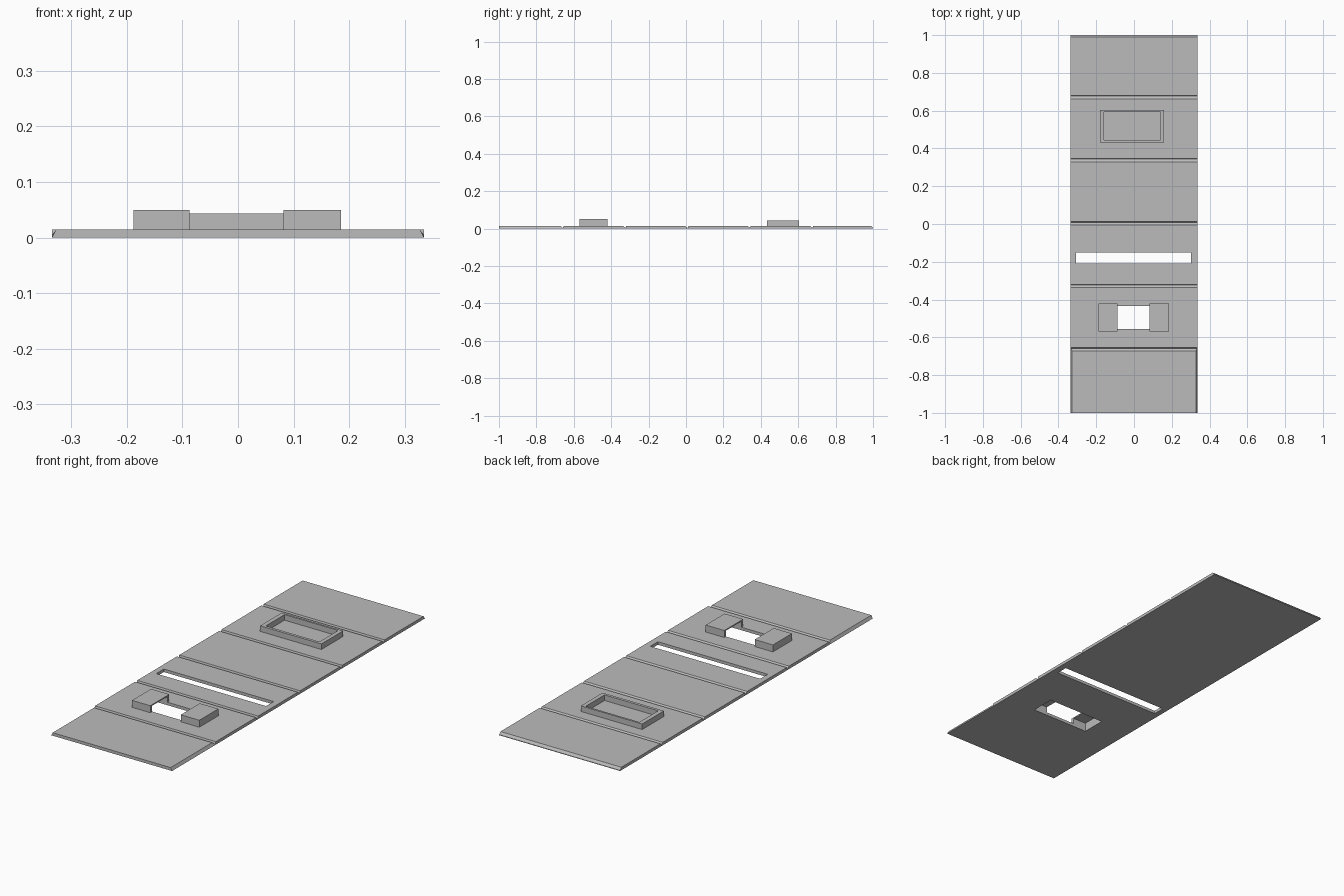
import bpy

if "Cube" in bpy.data.objects:
    bpy.data.objects.remove(bpy.data.objects["Cube"], do_unlink=True)

TOP = 0.015      # panel thickness
FOLD = 0.003     # material left at the fold lines
HALF = 0.335     # half width of the sheet

grey = bpy.data.materials.new("plain grey")
grey.use_nodes = True
grey.diffuse_color = (0.5, 0.5, 0.5, 1)
grey.node_tree.nodes["Principled BSDF"].inputs["Base Color"].default_value = (0.5, 0.5, 0.5, 1)


def add_mesh(name, verts, faces):
    mesh = bpy.data.meshes.new(name)
    mesh.from_pydata(verts, [], faces)
    mesh.materials.append(grey)
    obj = bpy.data.objects.new(name, mesh)
    bpy.context.collection.objects.link(obj)
    return obj


def loft(name, sections):
    """Join four-cornered sections, listed along y, into a closed solid."""
    verts = [v for s in sections for v in s]
    last = 4 * (len(sections) - 1)
    faces = [(0, 1, 2, 3), (last + 3, last + 2, last + 1, last)]
    for base in range(0, last, 4):
        for i in range(4):
            j = (i + 1) % 4
            faces.append((base + i, base + 4 + i, base + 4 + j, base + j))
    return add_mesh(name, verts, faces)


def box(name, x, y, z):
    return loft(name, [[(x[0], v, z[0]), (x[1], v, z[0]), (x[1], v, z[1]), (x[0], v, z[1])]
                       for v in y])


def cut(obj, x, y, z):
    cutter = box("cutter", x, y, z)
    cutter.hide_render = True
    mod = obj.modifiers.new("cut", "BOOLEAN")
    mod.operation = "DIFFERENCE"
    mod.solver = "EXACT"
    mod.object = cutter
    bpy.context.view_layer.objects.active = obj
    bpy.ops.object.modifier_apply(modifier=mod.name)
    bpy.data.objects.remove(cutter, do_unlink=True)


# Folding sheet: six panels divided by grooves, bevelled sides on the front panel
def section(y, z, half_top=HALF):
    return [(-HALF, y, 0), (HALF, y, 0), (half_top, y, z), (-half_top, y, z)]


stations = [section(-1, TOP, HALF - 0.008)]
for fold in (-0.658, -0.323, 0.009, 0.343, 0.677):
    inset = 0.008 if fold < -0.6 else 0
    stations += [section(fold - 0.014, TOP, HALF - inset),
                 section(fold, FOLD), section(fold + 0.004, TOP)]
stations += [section(0.99, TOP), section(1, FOLD)]
sheet = loft("folding_sheet", stations)

# Long slot and the opening under the two covers
pocket = ((-0.16, 0.16), (-0.555, -0.433), (-0.05, 0.044))
cut(sheet, (-0.306, 0.303), (-0.21, -0.15), (-0.05, 0.05))
cut(sheet, *pocket)

# Hollow covers at both ends of the opening
for name, x in (("right_cover", (-0.188, -0.087)), ("left_cover", (0.082, 0.185))):
    cover = box(name, x, (-0.57, -0.42), (TOP - 0.003, 0.05))
    cut(cover, *pocket)

# Raised rectangular rim
rim = box("raised_rim", (-0.18, 0.16), (0.432, 0.604), (TOP - 0.003, 0.043))
cut(rim, (-0.158, 0.139), (0.446, 0.594), (-0.05, 0.1))
